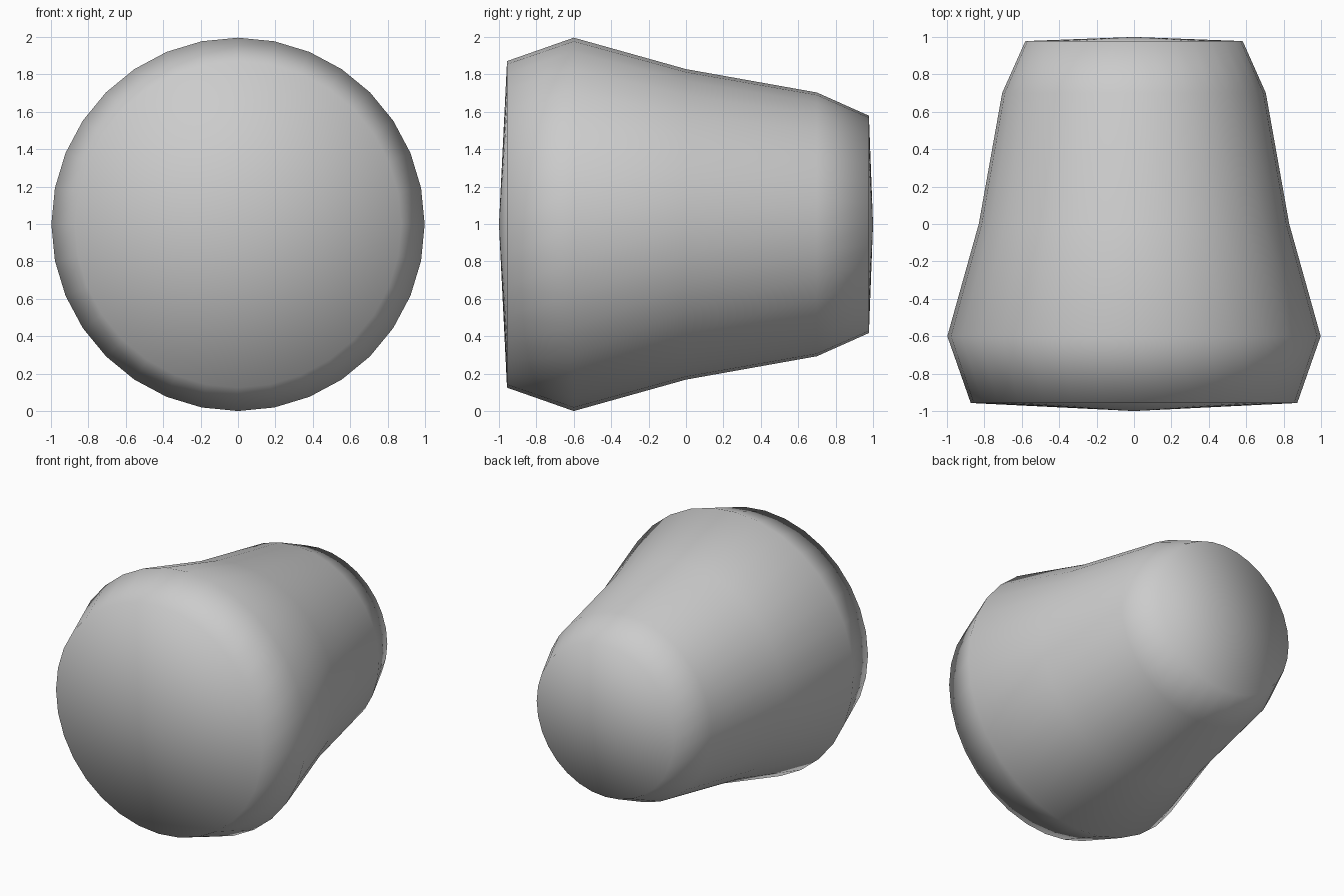
import bpy, bmesh
from math import sin, cos, pi

if "Cube" in bpy.data.objects:
    bpy.data.objects.remove(bpy.data.objects["Cube"])

SIDES = 32
CENTRE_Z = 0.998
# (radius, y) rings from the wide front to the narrow back
RINGS = [(0.873, -0.957), (0.998, -0.6), (0.83, 0.0), (0.705, 0.7), (0.581, 0.978)]

bm = bmesh.new()
loops = [[bm.verts.new((r * cos(2 * pi * i / SIDES), y, CENTRE_Z + r * sin(2 * pi * i / SIDES)))
          for i in range(SIDES)] for r, y in RINGS]
front_tip = bm.verts.new((0, -1, CENTRE_Z))
back_tip = bm.verts.new((0, 1, CENTRE_Z))

# side walls and shallow conical end caps
for i in range(SIDES):
    j = (i + 1) % SIDES
    for a, b in zip(loops, loops[1:]):
        bm.faces.new((a[i], a[j], b[j], b[i]))
    bm.faces.new((front_tip, loops[0][j], loops[0][i]))
    bm.faces.new((back_tip, loops[-1][i], loops[-1][j]))
bmesh.ops.recalc_face_normals(bm, faces=bm.faces[:])
for f in bm.faces:
    f.smooth = True

# flared round body
mesh = bpy.data.meshes.new("flared_body")
bm.to_mesh(mesh)
bm.free()
body = bpy.data.objects.new("flared_body", mesh)
bpy.context.collection.objects.link(body)
